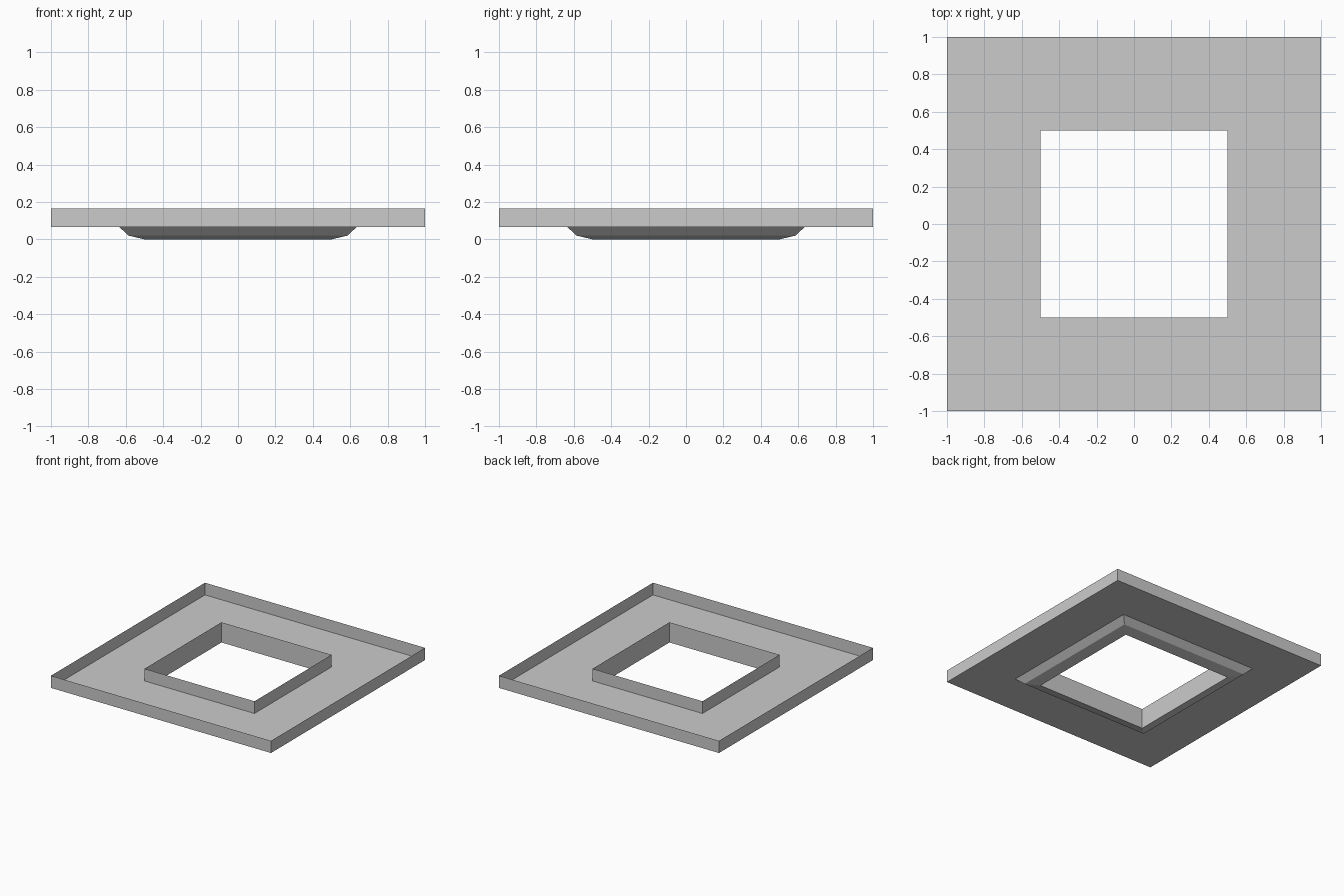
import bpy
import bmesh

cube = bpy.data.objects.get("Cube")
if cube:
    bpy.data.objects.remove(cube, do_unlink=True)

# One plain grey for every part
grey = bpy.data.materials.new("light grey")
grey.use_nodes = True
colour = (0.6, 0.6, 0.6, 1)
grey.diffuse_color = colour
grey.node_tree.nodes["Principled BSDF"].inputs["Base Color"].default_value = colour


def square_sheet(name, profile):
    """Sweep a (half width, height) profile round a square as a thin sheet."""
    bm = bmesh.new()
    corners = ((-1, -1), (1, -1), (1, 1), (-1, 1))
    rings = [[bm.verts.new((sx * r, sy * r, z)) for sx, sy in corners]
             for r, z in profile]
    for lower, upper in zip(rings, rings[1:]):
        for i in range(4):
            j = (i + 1) % 4
            bm.faces.new((lower[i], lower[j], upper[j], upper[i]))
    mesh = bpy.data.meshes.new(name)
    bm.to_mesh(mesh)
    bm.free()
    mesh.materials.append(grey)
    obj = bpy.data.objects.new(name, mesh)
    bpy.context.collection.objects.link(obj)
    return obj


HALF, HOLE = 1.0, 0.5
FLOOR, TOP = 0.066, 0.166

# Open tray: upright rim, flat floor and the square opening's wall
square_sheet("outer_rim", [(HALF, FLOOR), (HALF, TOP)])
square_sheet("tray_floor", [(HALF, FLOOR), (HOLE, FLOOR)])
square_sheet("opening_wall", [(HOLE, TOP), (HOLE, 0)])

# Bevelled trim hanging below the floor round the opening
square_sheet("lower_trim", [(HOLE, 0), (0.585, 0.02), (0.635, FLOOR)])
